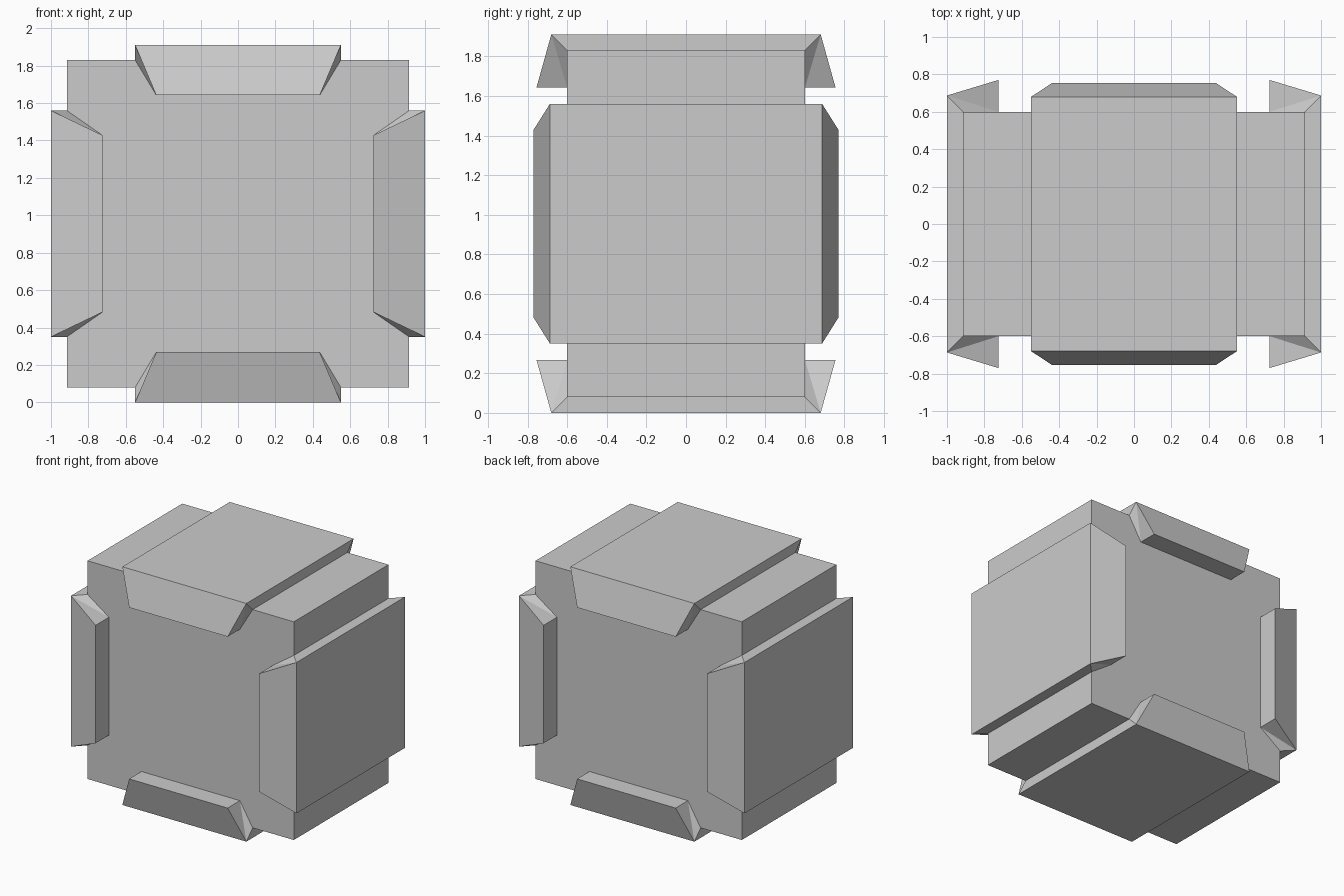
import bpy, bmesh
from math import pi
from mathutils import Matrix

if "Cube" in bpy.data.objects:
    bpy.data.objects.remove(bpy.data.objects["Cube"])

CZ = 0.955        # height of the crate centre
CORE = (0.915, 0.6, 0.875)   # half sizes of the body


def add_object(name, bm):
    bmesh.ops.recalc_face_normals(bm, faces=bm.faces)
    mesh = bpy.data.meshes.new(name)
    bm.to_mesh(mesh)
    bm.free()
    obj = bpy.data.objects.new(name, mesh)
    bpy.context.collection.objects.link(obj)
    return obj


def clamp(name, angle, half, tip_half, base, outer, tip, depth, tip_depth):
    """Plate lying on one side of the body, with tapered lips over front and back."""
    bm = bmesh.new()
    rim, seat, lip, root = {}, {}, {}, {}
    for s in (-1, 1):
        for d in (-1, 1):
            rim[s, d] = bm.verts.new((s * half, d * depth, outer))
            seat[s, d] = bm.verts.new((s * half, d * CORE[1], base))
            lip[s, d] = bm.verts.new((s * tip_half, d * tip_depth, tip))
            root[s, d] = bm.verts.new((s * tip_half, d * CORE[1], tip))
    # plate faces, top and underside
    for ring in (rim, seat):
        bm.faces.new([ring[k] for k in ((-1, -1), (1, -1), (1, 1), (-1, 1))])
    for s in (-1, 1):
        # plate edge
        bm.faces.new((rim[s, -1], seat[s, -1], seat[s, 1], rim[s, 1]))
        # slanted lip ends
        for d in (-1, 1):
            bm.faces.new((rim[s, d], lip[s, d], root[s, d]))
            bm.faces.new((rim[s, d], root[s, d], seat[s, d]))
    # lip front, lip end and lip back
    for d in (-1, 1):
        for a, b in ((rim, lip), (lip, root), (root, seat)):
            bm.faces.new((a[-1, d], a[1, d], b[1, d], b[-1, d]))
    move = Matrix.Translation((0, 0, CZ)) @ Matrix.Rotation(angle, 4, 'Y')
    bmesh.ops.transform(bm, matrix=move, verts=bm.verts)
    return add_object(name, bm)


# main body
bm = bmesh.new()
bmesh.ops.create_cube(bm, size=2)
bmesh.ops.scale(bm, vec=CORE, verts=bm.verts)
bmesh.ops.translate(bm, vec=(0, 0, CZ), verts=bm.verts)
add_object("crate_body", bm)

# top and bottom clamps
for name, angle in (("top_clamp", 0), ("bottom_clamp", pi)):
    clamp(name, angle, 0.55, 0.437, 0.875, 0.955, 0.687, 0.68, 0.755)

# side clamps
for name, angle in (("right_clamp", pi / 2), ("left_clamp", -pi / 2)):
    clamp(name, angle, 0.605, 0.473, 0.915, 1.0, 0.725, 0.687, 0.77)
